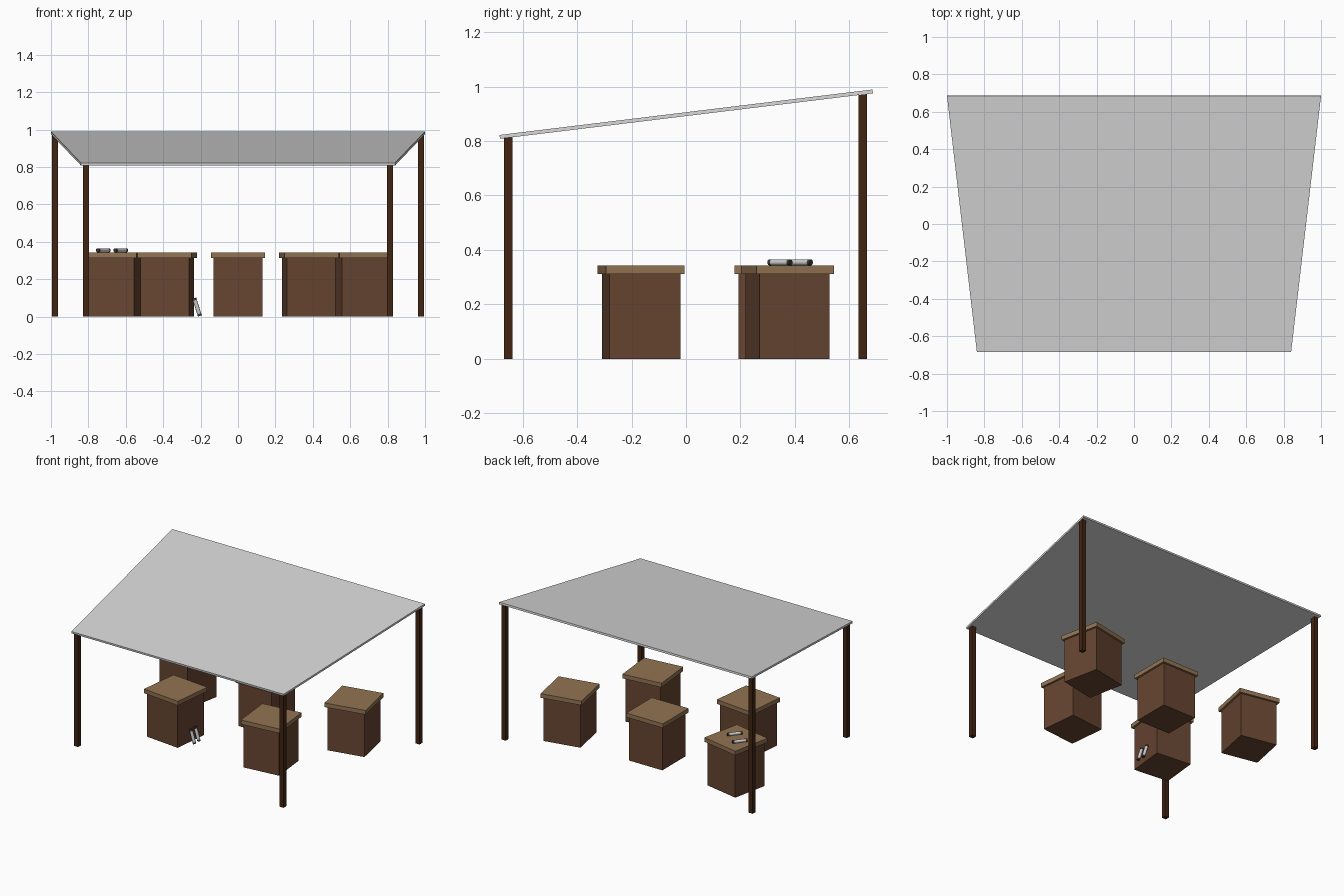
import bpy, bmesh
from math import radians
from mathutils import Matrix, Vector

cube = bpy.data.objects.get("Cube")
if cube:
    bpy.data.objects.remove(cube, do_unlink=True)


def material(name, rgb):
    m = bpy.data.materials.new(name)
    m.use_nodes = True
    m.diffuse_color = (*rgb, 1)
    m.node_tree.nodes["Principled BSDF"].inputs["Base Color"].default_value = (*rgb, 1)
    return m


CANVAS = material("pale grey canvas", (0.68, 0.68, 0.68))
POST = material("dark wood", (0.054, 0.018, 0.006))
CRATE = material("brown wood", (0.135, 0.06, 0.031))
LID = material("tan wood", (0.29, 0.175, 0.085))
METAL = material("light metal", (0.6, 0.6, 0.6))
CAP = material("dark cap", (0.05, 0.04, 0.035))


def make_object(name, bm, *mats):
    mesh = bpy.data.meshes.new(name)
    bm.to_mesh(mesh)
    bm.free()
    for m in mats:
        mesh.materials.append(m)
    obj = bpy.data.objects.new(name, mesh)
    bpy.context.scene.collection.objects.link(obj)
    return obj


def box(name, x, y, bottom, top, width, mat, turn=0):
    """Square upright box between two heights."""
    bm = bmesh.new()
    bmesh.ops.create_cube(bm, size=1)
    bmesh.ops.scale(bm, vec=(width, width, top - bottom), verts=bm.verts)
    obj = make_object(name, bm, mat)
    obj.location = (x, y, (bottom + top) / 2)
    obj.rotation_euler.z = turn
    return obj


def canister(name, centre, axis):
    """Small metal tube with a dark cap on each end."""
    length, cap, radius = 0.1, 0.012, 0.011
    bm = bmesh.new()
    for depth, z, slot in ((length - 2 * cap, 0, 0),
                           (cap, (length - cap) / 2, 1),
                           (cap, (cap - length) / 2, 1)):
        before = set(bm.faces)
        bmesh.ops.create_cone(bm, cap_ends=True, segments=12, radius1=radius,
                              radius2=radius, depth=depth,
                              matrix=Matrix.Translation((0, 0, z)))
        for f in set(bm.faces) - before:
            f.material_index = slot
            f.smooth = len(f.verts) == 4
    # Keep the rims crisp
    for e in bm.edges:
        e.smooth = all(f.smooth for f in e.link_faces)
    obj = make_object(name, bm, METAL, CAP)
    obj.location = centre
    obj.rotation_euler = Vector(axis).to_track_quat('Z', 'Y').to_euler()


# Sloping roof sheet, wider at the back
bm = bmesh.new()
corners = [(-0.84, -0.685, 0.822), (0.84, -0.685, 0.822),
           (1, 0.685, 0.989), (-1, 0.685, 0.989)]
bm.faces.new([bm.verts.new(c) for c in corners])
roof = make_object("roof", bm, CANVAS)
sheet = roof.modifiers.new("thickness", 'SOLIDIFY')
sheet.thickness = 0.014
sheet.offset = -1

# Posts at the four corners
for side, sx in (("left", 1), ("right", -1)):
    box(f"front_{side}_post", sx * 0.813, -0.653, 0, 0.814, 0.032, POST)
    box(f"back_{side}_post", sx * 0.978, 0.649, 0, 0.973, 0.032, POST)


# Five lidded crates in an arc
def crate(name, x, y, turn):
    box(name, x, y, 0, 0.312, 0.262, CRATE, turn)
    box(name + "_lid", x, y, 0.312, 0.342, 0.29, LID, turn)


crate("centre_crate", 0, 0.324, 0)
for side, sx in (("left", 1), ("right", -1)):
    crate(f"inner_{side}_crate", sx * 0.378, -0.165, sx * radians(6))
    crate(f"outer_{side}_crate", sx * 0.657, 0.373, sx * radians(11.5))

# Two canisters lying on a lid, two leaning on a crate
for i, (x, y) in enumerate(((-0.72, 0.42), (-0.627, 0.345))):
    canister(f"lying_canister_{i + 1}", (x, y, 0.354), (0.616, 0.788, 0))
for i, y in enumerate((-0.2, -0.15)):
    canister(f"leaning_canister_{i + 1}", (-0.219, y, 0.051), (-0.3, 0, 0.954))
